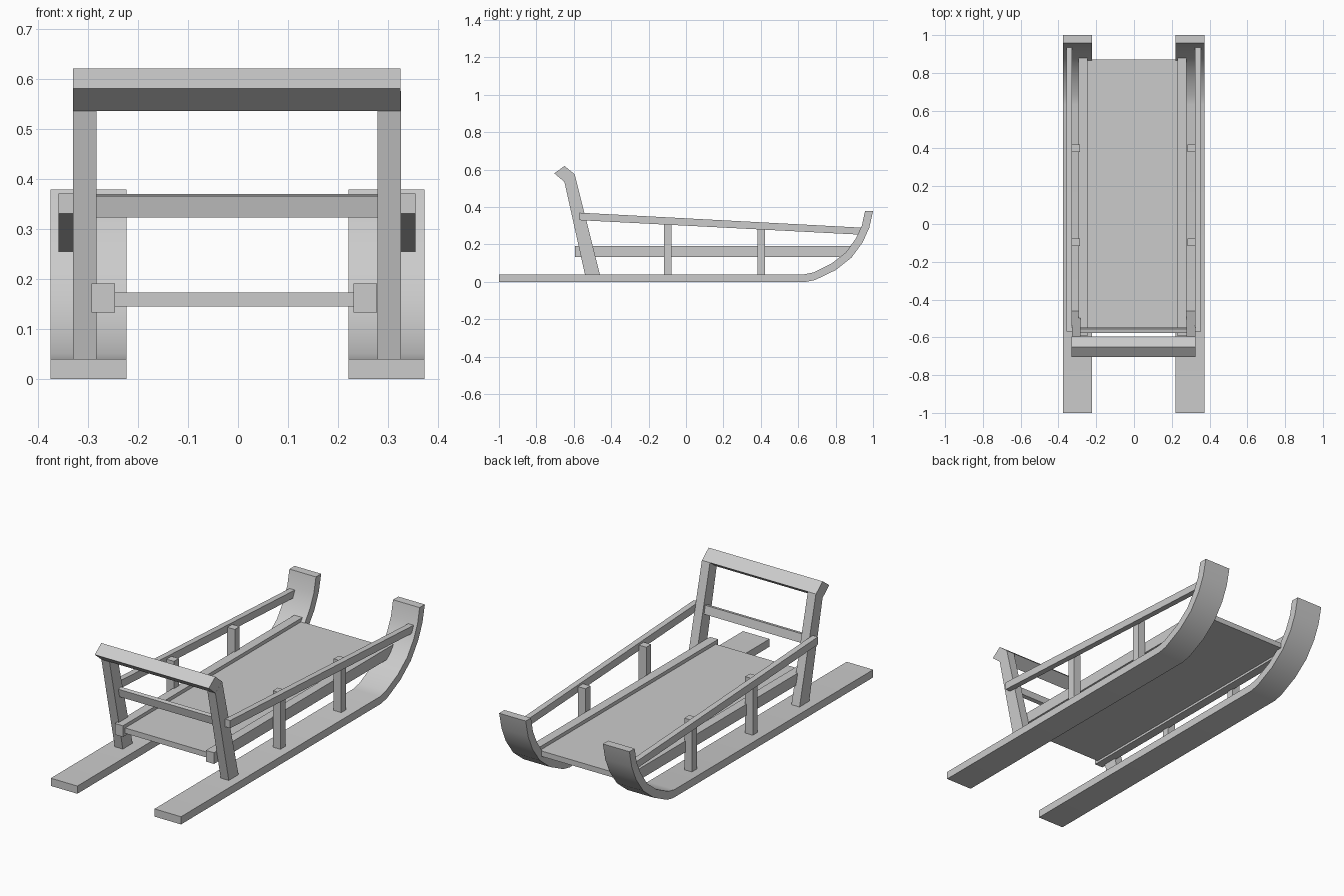
import bpy

if "Cube" in bpy.data.objects:
    bpy.data.objects.remove(bpy.data.objects["Cube"])


def prism(name, profile, x0, x1, smooth=False):
    """Extrude a (y, z) outline along x."""
    n = len(profile)
    verts = [(x, y, z) for x in (x0, x1) for y, z in profile]
    faces = [tuple(range(n - 1, -1, -1)), tuple(range(n, 2 * n))]
    faces += [(i, (i + 1) % n, n + (i + 1) % n, n + i) for i in range(n)]
    # outlines below run anticlockwise in the y-z plane, so faces point outwards
    mesh = bpy.data.meshes.new(name)
    mesh.from_pydata(verts, [], faces)
    obj = bpy.data.objects.new(name, mesh)
    bpy.context.collection.objects.link(obj)
    if smooth:
        bpy.ops.object.select_all(action='DESELECT')
        obj.select_set(True)
        bpy.context.view_layer.objects.active = obj
        bpy.ops.object.shade_smooth_by_angle(angle=0.5)
    return obj


def rect(y0, y1, z0, z1):
    return [(y0, z0), (y1, z0), (y1, z1), (y0, z1)]


def pair(name, profile, inner, outer, centre=-0.002, smooth=False):
    """The same part on the left and on the right side."""
    prism("left_" + name, profile, centre - outer, centre - inner, smooth)
    prism("right_" + name, profile, centre + inner, centre + outer, smooth)


# runners, curling up at the far end
outside = [(-1, 0), (0.64, 0), (0.69, 0.010), (0.80, 0.063), (0.885, 0.130),
           (0.945, 0.212), (0.98, 0.29), (1.0, 0.378)]
inside = [(0.957, 0.378), (0.94, 0.30), (0.908, 0.232), (0.855, 0.158),
          (0.778, 0.098), (0.68, 0.050), (0.63, 0.04), (-1, 0.04)]
pair("runner", outside + inside, 0.2215, 0.374, -0.001, smooth=True)

# leaning handle posts
pair("handle_post", [(-0.54, 0.038), (-0.46, 0.038), (-0.595, 0.575), (-0.65, 0.535)],
     0.281, 0.3275)

# handle bar
prism("handle_bar", [(-0.704, 0.58), (-0.65, 0.535), (-0.595, 0.575), (-0.65, 0.62)],
      -0.33, 0.325)

# cross bar between the posts
prism("cross_bar", [(-0.568, 0.322), (-0.547, 0.326), (-0.556, 0.369), (-0.577, 0.365)],
      -0.285, 0.280)

# sloping side rails
pair("side_rail", [(-0.57, 0.33), (0.925, 0.253), (0.938, 0.29), (-0.57, 0.37)],
     0.326, 0.3565)

# short uprights holding the side rails
for label, y, top in (("rear", -0.097, 0.333), ("front", 0.402, 0.308)):
    pair(label + "_upright", rect(y - 0.02, y + 0.02, 0.038, top), 0.284, 0.3275)

# deck and the beams along its edges
pair("deck_beam", rect(-0.593, 0.885, 0.133, 0.191), 0.238, 0.285, -0.0075)
prism("deck", rect(-0.575, 0.87, 0.145, 0.173), -0.247, 0.232)
